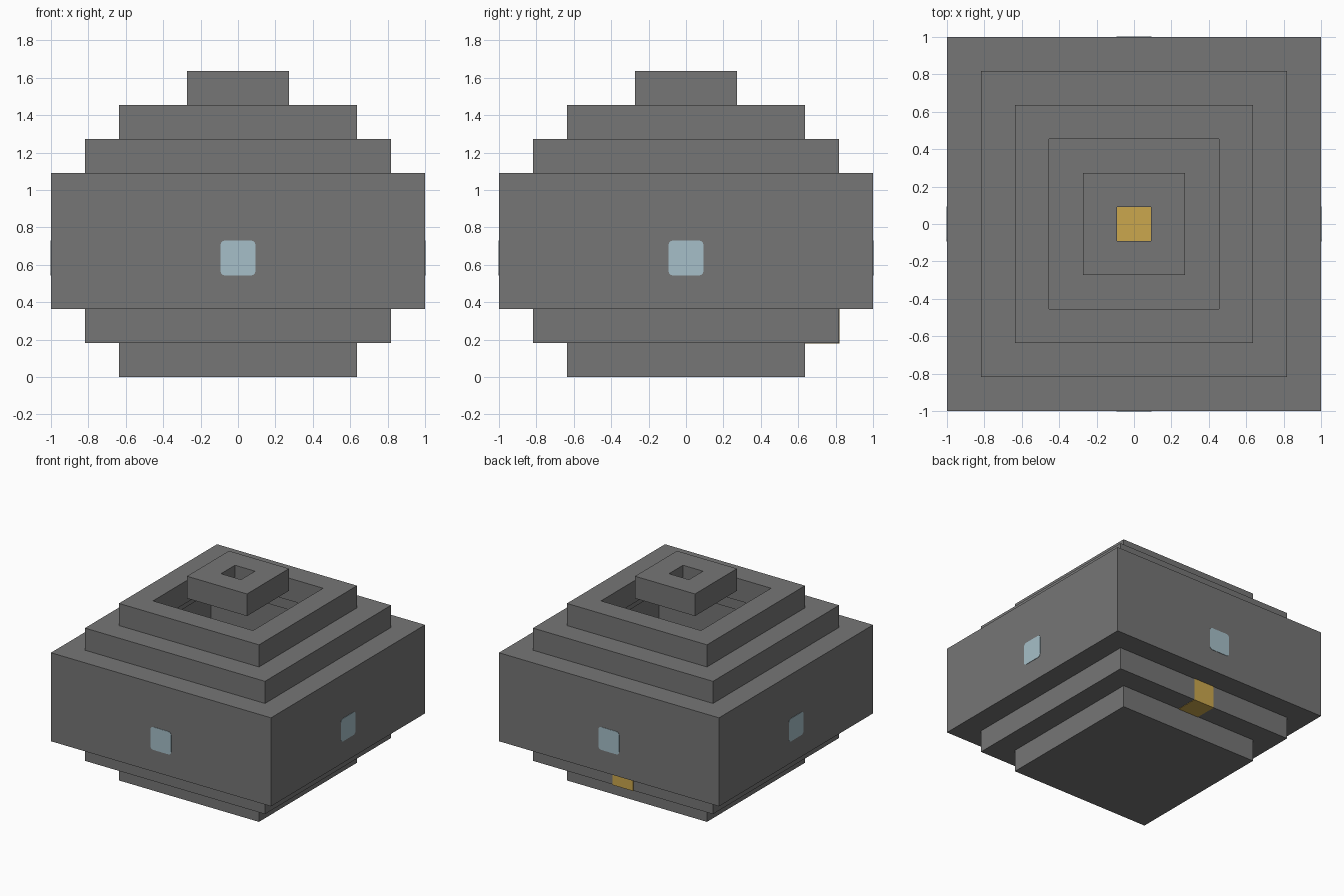
import bpy, bmesh
from mathutils import Vector

cube = bpy.data.objects.get("Cube")
if cube:
    bpy.data.objects.remove(cube, do_unlink=True)

U = 2 / 11       # one building block
PROUD = 0.003    # how far inlaid blocks stand out of the wall


def material(name, rgb):
    mat = bpy.data.materials.new(name)
    mat.use_nodes = True
    mat.diffuse_color = (*rgb, 1)
    node = next(n for n in mat.node_tree.nodes if n.type == "BSDF_PRINCIPLED")
    node.inputs["Base Color"].default_value = (*rgb, 1)
    node.inputs["Roughness"].default_value = 0.9
    return mat


stone = material("stone grey", (0.18, 0.18, 0.18))
glass = material("pale blue glass", (0.38, 0.52, 0.58))
gold = material("golden yellow", (0.60, 0.39, 0.075))


def finish(name, bm, mat):
    bmesh.ops.recalc_face_normals(bm, faces=bm.faces)
    mesh = bpy.data.meshes.new(name)
    bm.to_mesh(mesh)
    bm.free()
    mesh.materials.append(mat)
    obj = bpy.data.objects.new(name, mesh)
    bpy.context.collection.objects.link(obj)
    return obj


def box(name, centre, size, mat, round_axis=None):
    """Box in block units; edges along round_axis may be rounded."""
    bm = bmesh.new()
    bmesh.ops.create_cube(bm, size=1)
    for v in bm.verts:
        v.co = Vector(c * U + p * (s * U + 2 * PROUD * (mat != stone))
                      for c, p, s in zip(centre, v.co, size))
    if round_axis is not None:
        edges = [e for e in bm.edges
                 if abs((e.verts[0].co - e.verts[1].co).normalized()[round_axis]) > 0.9]
        bmesh.ops.bevel(bm, geom=edges, offset=0.025, segments=3,
                        profile=0.5, affect="EDGES")
    return finish(name, bm, mat)


def ring(name, bottom, top, outer, inner):
    """Square ring wall, half widths and heights in block units."""
    bm = bmesh.new()
    corners = [(-1, -1), (1, -1), (1, 1), (-1, 1)]
    loops = [[bm.verts.new((x * h * U, y * h * U, z * U)) for x, y in corners]
             for h, z in ((outer, bottom), (outer, top), (inner, top), (inner, bottom))]
    for i, a in enumerate(loops):
        b = loops[(i + 1) % 4]
        for j in range(4):
            k = (j + 1) % 4
            bm.faces.new((a[j], a[k], b[k], b[j]))
    return finish(name, bm, stone)


# Stepped hollow shell, from the solid base to the floating cap
box("base_floor", (0, 0, 0.5), (7, 7, 1), stone)
ring("lower_step", 1, 2, 4.5, 3.5)
ring("main_wall", 2, 6, 5.5, 4.5)
ring("upper_step", 6, 7, 4.5, 3.5)
ring("roof_rim", 7, 8, 3.5, 2.5)
ring("roof_cap", 8, 9, 1.5, 0.5)

# One window through the middle of each wall
for side, x, y in (("front", 0, -5), ("back", 0, 5), ("left", 5, 0), ("right", -5, 0)):
    box(side + "_window", (x, y, 3.5), (1, 1, 1), glass, 0 if x else 1)

# Golden blocks: one in the back of the lower step, one on the floor
box("back_gold_block", (0, 4, 1.5), (1, 1, 1), gold)
box("centre_gold_block", (0, 0, 1.5), (1, 1, 1), gold)
